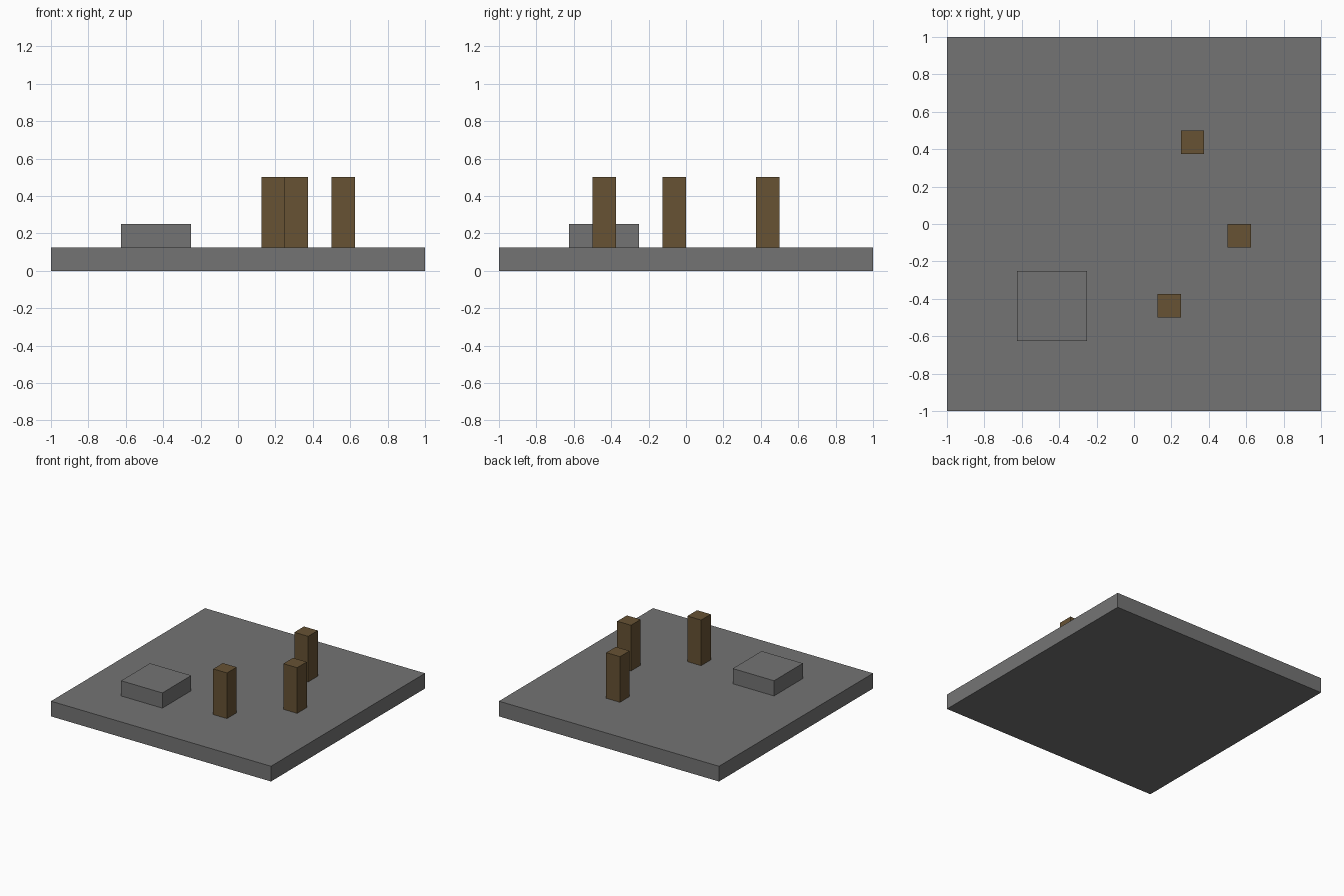
import bpy

default = bpy.data.objects.get("Cube")
if default:
    bpy.data.objects.remove(default, do_unlink=True)


def make_material(name, rgb):
    mat = bpy.data.materials.new(name)
    mat.use_nodes = True
    color = (*rgb, 1.0)
    mat.diffuse_color = color
    mat.node_tree.nodes["Principled BSDF"].inputs["Base Color"].default_value = color
    return mat


def make_box(name, center, size, bottom, mat):
    """Box resting at height bottom, with its scale applied."""
    x, y = center
    bpy.ops.mesh.primitive_cube_add(size=1, location=(x, y, bottom + size[2] / 2))
    obj = bpy.context.object
    obj.name = name
    obj.scale = size
    bpy.ops.object.transform_apply(location=False, rotation=False, scale=True)
    obj.data.materials.append(mat)
    return obj


stone = make_material("grey_stone", (0.175, 0.175, 0.175))
wood = make_material("brown_wood", (0.135, 0.085, 0.034))

UNIT = 0.125  # the grid step that every part is built on

# Ground slab
make_box("base_slab", (0, 0), (2, 2, UNIT), 0, stone)

# Low stone block
make_box("stone_block", (-3.5 * UNIT, -3.5 * UNIT),
         (3 * UNIT, 3 * UNIT, UNIT), UNIT, stone)

# Wooden posts, placed in grid steps
posts = {"front_post": (1.5, -3.5), "middle_post": (4.5, -0.5), "back_post": (2.5, 3.5)}
for name, (x, y) in posts.items():
    make_box(name, (x * UNIT, y * UNIT), (UNIT, UNIT, 3 * UNIT), UNIT, wood)
